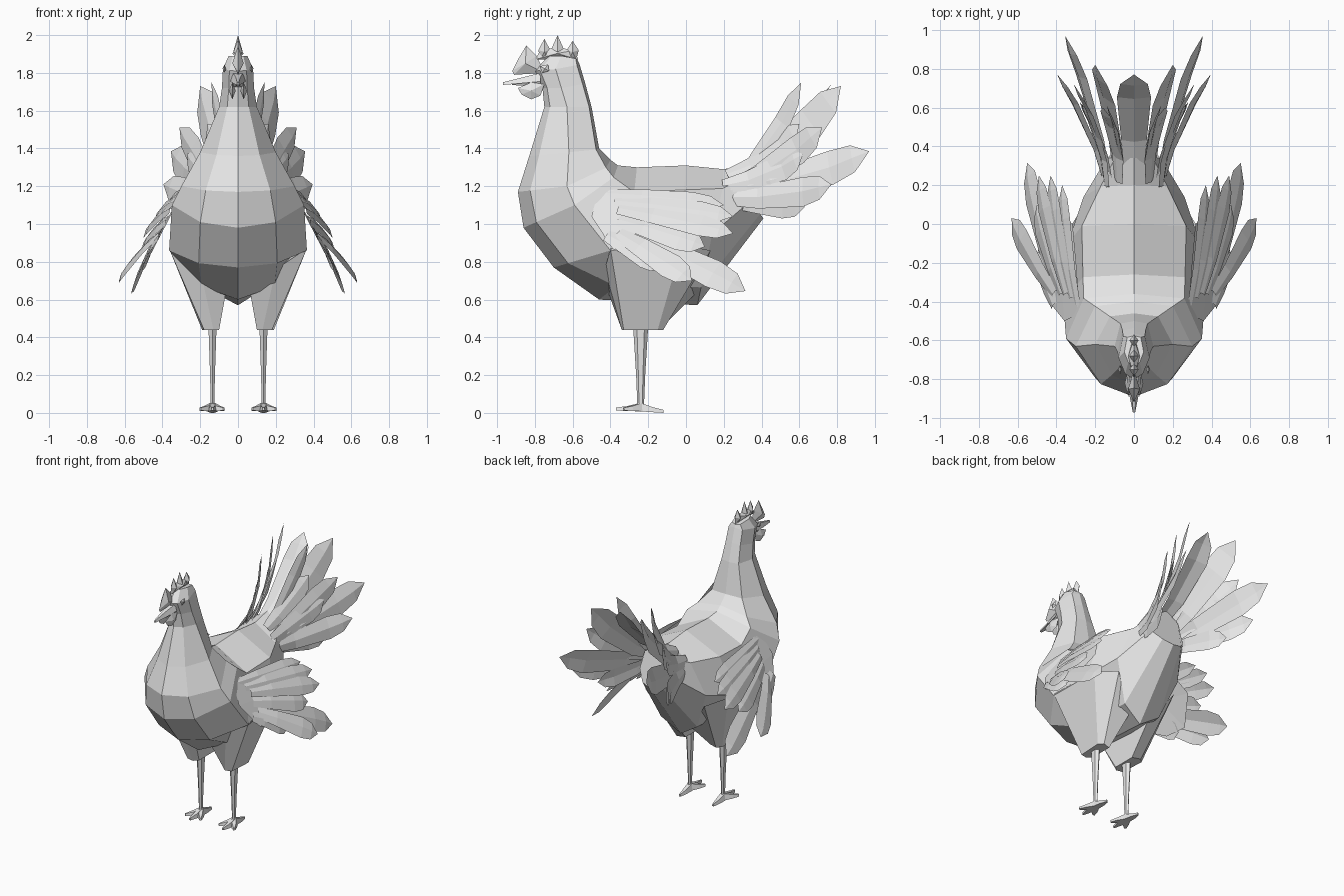
import bpy, bmesh, math
from mathutils import Vector

if "Cube" in bpy.data.objects:
    bpy.data.objects.remove(bpy.data.objects["Cube"])

mat = bpy.data.materials.new("plain_grey")
mat.diffuse_color = (0.8, 0.8, 0.8, 1)
mat.use_nodes = True
mat.node_tree.nodes["Principled BSDF"].inputs["Base Color"].default_value = mat.diffuse_color


def make(name, verts, faces, fix=True):
    """Flat shaded mesh object."""
    me = bpy.data.meshes.new(name)
    me.from_pydata([tuple(v) for v in verts], [], faces)
    if fix:
        bm = bmesh.new()
        bm.from_mesh(me)
        bmesh.ops.recalc_face_normals(bm, faces=bm.faces)
        bm.to_mesh(me)
        bm.free()
    me.materials.append(mat)
    ob = bpy.data.objects.new(name, me)
    bpy.context.collection.objects.link(ob)
    return ob


def loft(name, rings):
    """Skin closed rings of equal size and cap both ends."""
    n = len(rings[0])
    faces = [(i * n + j, i * n + (j + 1) % n, (i + 1) * n + (j + 1) % n, (i + 1) * n + j)
             for i in range(len(rings) - 1) for j in range(n)]
    faces += [tuple(range(n)), tuple(range((len(rings) - 1) * n, len(rings) * n))]
    return make(name, [p for r in rings for p in r], faces)


def both_sides(ob):
    ob.modifiers.new("mirror", 'MIRROR').use_mirror_merge = False
    return ob


def slab(name, outline, x, half):
    """Plate in the y-z plane, thick at its middle and thin at the outline."""
    n = len(outline)
    c = Vector((x, sum(p[0] for p in outline) / n, sum(p[1] for p in outline) / n))
    verts = [(x, y, z) for y, z in outline] + [c + Vector((half, 0, 0)), c - Vector((half, 0, 0))]
    faces = []
    for i in range(n):
        j = (i + 1) % n
        faces += [(i, j, n), (j, i, n + 1)]
    return make(name, verts, faces)


FEATHER = [(0, .5), (.3, .75), (.72, 1), (.88, .8)]


def feather(name, root, tip, half, normal, bend=0.0, mirror=True, sag=0.0):
    """Leaf-shaped sheet with a raised quill line, bowed along its normal and sagging edgewise."""
    root, tip, normal = Vector(root), Vector(tip), Vector(normal)
    d = tip - root
    w = d.cross(normal).normalized() * half
    up = w.cross(d).normalized()
    verts, faces = [], []
    for t, k in FEATHER:
        c = root + d * t + up * bend * math.sin(math.pi * t)
        c.z -= sag * math.sin(math.pi * t)
        verts += [c - w * k, c + up * half * .15, c + w * k]
    verts.append(tip)
    for i in range(len(FEATHER) - 1):
        a = i * 3
        faces += [(a, a + 1, a + 4, a + 3), (a + 1, a + 2, a + 5, a + 4)]
    a = (len(FEATHER) - 1) * 3
    faces += [(a, a + 1, a + 3), (a + 1, a + 2, a + 3)]
    ob = make(name, verts, faces, False)
    return both_sides(ob) if mirror else ob


def body_ring(front, side, back, k):
    """Eight-sided ring; k is the width of the back corner relative to the side."""
    f, s, b = Vector((0, *front)), Vector(side), Vector((0, *back))
    fs = f.lerp(s, .25)
    fs.x = s.x * .57
    bs = Vector((s.x * k, s.y + (b.y - s.y) * .9, s.z + (b.z - s.z) * .7))
    half = [f, fs, s, bs, b]
    return half + [Vector((-p.x, p.y, p.z)) for p in half[-2:0:-1]]


# head, neck and body, from the crown down the neck and back to the tail
loft("body", [body_ring(*r) for r in (
    ((-.73, 1.89), (.05, -.66, 1.89), (-.575, 1.87), .7),
    ((-.80, 1.81), (.08, -.69, 1.82), (-.565, 1.85), .7),
    ((-.76, 1.72), (.085, -.66, 1.72), (-.535, 1.75), .7),
    ((-.75, 1.62), (.1, -.63, 1.62), (-.5, 1.62), .7),
    ((-.83, 1.36), (.2, -.62, 1.38), (-.46, 1.4), .62),
    ((-.89, 1.17), (.3, -.63, 1.2), (-.4, 1.34), .67),
    ((-.86, .98), (.35, -.59, 1.1), (-.36, 1.31), .74),
    ((-.7, .77), (.365, -.4, .86), (-.26, 1.3), .72),
    ((-.46, .6), (.34, -.1, .88), (0, 1.31), .79),
    ((.06, .57), (.26, .14, .95), (.2, 1.29), .66),
    ((.41, 1.03), (.14, .34, 1.12), (.34, 1.32), .7))])

# thighs and shanks
both_sides(loft("thigh", [
    [(.06, -.42, .66), (.2, -.43, .76), (.365, -.4, .87), (.33, -.02, .89), (.24, .13, .86), (.08, .04, .62)],
    [(.1, -.31, .44), (.13, -.34, .44), (.18, -.33, .44), (.19, -.15, .44), (.16, -.12, .44), (.1, -.14, .44)]]))
both_sides(loft("shank", [
    [(.135 + r * .62 * math.cos(a), -.24 + r * math.sin(a), z)
     for a in (k * math.pi / 3 + math.pi / 6 for k in range(6))]
    for z, r in ((.46, .04), (.2, .024), (.05, .018), (.02, .03))]))

# toes: three forward, one back
for i, (tx, ty) in enumerate([(.075, -.33), (.135, -.37), (.2, -.33), (.135, -.12)]):
    a, b = Vector((.135, -.24, .008)), Vector((tx, ty, .012 if i < 3 else 0))
    s = (b - a).normalized().cross(Vector((0, 0, 1)))
    both_sides(loft(f"toe_{i + 1}", [
        [c - s * w, c + s * w, c + s * w * .6 + Vector((0, 0, h)), c - s * w * .6 + Vector((0, 0, h))]
        for c, w, h in ((a, .026, .045), (a.lerp(b, .55), .02, .026), (b, .007, .016))]))


# beak: tapering four-sided sections (y, wide x, wide z, narrow x, narrow z)
def beak(name, sections):
    loft(name, [[(-w, y, z), (w, y, z), (n, y, nz), (-n, y, nz)] for y, w, z, n, nz in sections])


beak("upper_beak", [(-.77, .04, 1.755, .025, 1.80), (-.87, .026, 1.745, .012, 1.775), (-.97, .006, 1.736, .004, 1.75)])
beak("lower_beak", [(-.77, .035, 1.757, .02, 1.725), (-.92, .008, 1.745, .005, 1.736)])

# comb, wattles and eyes
slab("front_comb", [(-.91, 1.79), (-.92, 1.81), (-.89, 1.87), (-.845, 1.945), (-.79, 1.89), (-.75, 1.80)], 0, .03)
slab("comb_base", [(-.80, 1.87), (-.77, 1.92), (-.68, 1.935), (-.59, 1.92), (-.57, 1.87)], 0, .03)
for i, (y, z, w) in enumerate([(-.75, 1.98, .032), (-.68, 2.0, .036), (-.60, 1.97, .032)]):
    slab(f"comb_spike_{i + 1}", [(y - w, 1.92), (y, z), (y + w, 1.92), (y + w * .6, 1.87), (y - w * .6, 1.87)], 0, .024)
both_sides(slab("wattle", [(-.89, 1.72), (-.87, 1.685), (-.82, 1.66), (-.77, 1.68), (-.75, 1.74), (-.82, 1.75)], .03, .018))
both_sides(slab("eye", [(-.775, 1.835), (-.73, 1.845), (-.725, 1.81), (-.76, 1.80)], .072, .01))

# wings: folded panel hanging outward, with fanned flight feathers
panel = [(-.46, 1.19), (-.23, 1.16), (.0, 1.12), (.08, .95), (-.06, .78), (-.24, .79), (-.39, .87), (-.5, 1.04)]
pv = [(.28 + (1.19 - z) * .52, y, z) for y, z in panel] + [(.385, -.2, 1.01)]
both_sides(make("wing_panel", pv, [(i, (i + 1) % 8, 8) for i in range(8)]))
OUT = (.83, -.1, .5)
for i, (root, tip, half) in enumerate([
        ((.29, -.42, 1.16), (.37, .20, 1.10), .055),
        ((.32, -.38, 1.12), (.43, .25, 1.04), .06),
        ((.35, -.36, 1.08), (.49, .25, .95), .065),
        ((.37, -.36, 1.02), (.50, .10, .88), .075),
        ((.41, -.30, .95), (.55, .315, .645), .085),
        ((.41, -.36, .95), (.63, .03, .70), .075),
        ((.41, -.42, .94), (.49, -.12, .77), .07)]):
    feather(f"wing_feather_{i + 1}", root, tip, half, OUT, .015)

# tail: one broad centre feather and fanned pairs
feather("tail_centre", (0, .24, 1.24), (0, .77, 1.74), .088, (0, -.7, .7), -.06, False)
for i, (root, tip, half, nrm, sag) in enumerate([
        ((.07, .22, 1.22), (.14, .61, 1.75), .05, (.9, -.3, .2), .08),
        ((.08, .22, 1.20), (.20, .82, 1.73), .10, (.85, -.35, .35), .05),
        ((.12, .22, 1.18), (.31, .72, 1.51), .08, (.9, -.3, .2), .03),
        ((.13, .20, 1.17), (.355, .97, 1.385), .095, (.9, -.3, .25), .03),
        ((.14, .20, 1.14), (.395, .77, 1.21), .08, (.9, -.35, .2), .02),
        ((.14, .20, 1.13), (.28, .63, 1.09), .07, (.9, -.35, .1), 0),
        ((.14, .20, 1.20), (.27, .62, 1.37), .075, (.9, -.3, .25), .02),
        ((.08, .22, 1.26), (.16, .60, 1.53), .07, (.8, -.4, .4), .03),
        ((.15, .18, 1.17), (.22, .48, 1.24), .07, (.9, -.25, .2), 0)]):
    feather(f"tail_feather_{i + 1}", root, tip, half, nrm, -.03, True, sag)
